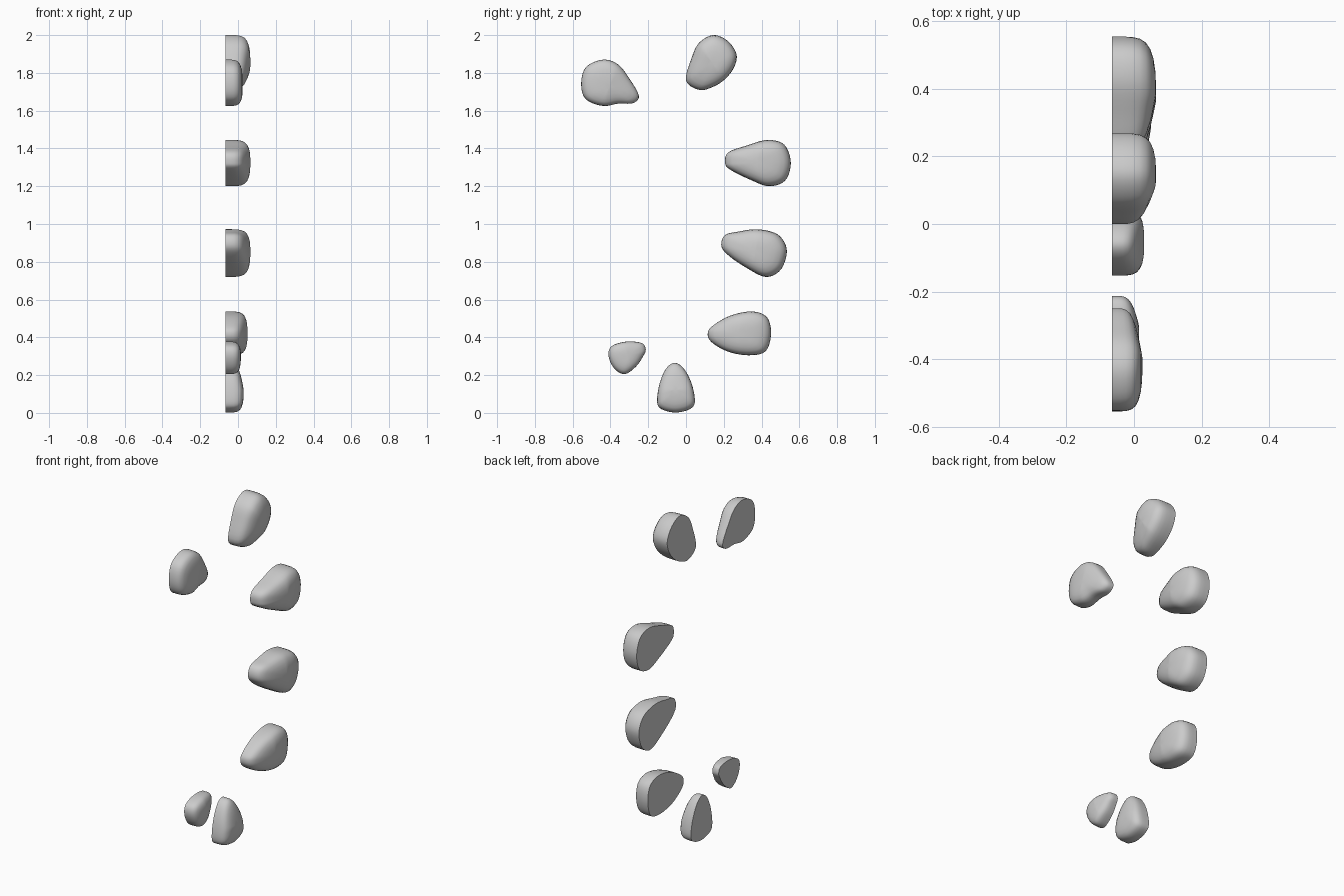
import bpy, bmesh
from mathutils import Vector

if "Cube" in bpy.data.objects:
    bpy.data.objects.remove(bpy.data.objects["Cube"])

BACK = -0.065
# dome section: (share of outline, share of height)
SECTION = [(1, 0), (1, .25), (.995, .45), (.965, .63), (.90, .77),
           (.79, .87), (.62, .945), (.42, .985), (.2, 1)]


def smooth_loop(pts, steps=5):
    """Closed Catmull-Rom curve through the outline points."""
    p = [Vector(q) for q in pts]
    n, out = len(p), []
    for i in range(n):
        a, b, c, d = p[i - 1], p[i], p[(i + 1) % n], p[(i + 2) % n]
        for k in range(steps):
            t = k / steps
            out.append(0.5 * (2 * b + (c - a) * t + (2 * a - 5 * b + 4 * c - d) * t * t
                              + (3 * b - a - 3 * c + d) * t ** 3))
    return out


def stone(name, front, pts):
    """Flat-backed pebble; the first outline point is the narrow, lower tip."""
    loop = smooth_loop(pts)
    n = len(loop)
    mid = sum(loop, Vector((0, 0))) / n
    tip = Vector(pts[0]) - mid
    bm = bmesh.new()
    rings = []
    for s, h in SECTION:
        ring = []
        for q in loop:
            d = (q - mid) * s
            drop = 1 - 0.25 * max(0, d.dot(tip) / tip.length_squared)
            x = BACK + (front - BACK) * h * drop
            ring.append(bm.verts.new((x, mid.x + d.x, mid.y + d.y)))
        rings.append(ring)
    for a, b in zip(rings, rings[1:]):
        for i in range(n):
            j = (i + 1) % n
            bm.faces.new((a[i], a[j], b[j], b[i]))
    bm.faces.new(rings[0])
    top = bm.verts.new((front, mid.x, mid.y))
    for i in range(n):
        bm.faces.new((rings[-1][i], rings[-1][(i + 1) % n], top))
    bmesh.ops.recalc_face_normals(bm, faces=bm.faces)
    me = bpy.data.meshes.new(name)
    bm.to_mesh(me)
    bm.free()
    ob = bpy.data.objects.new(name, me)
    bpy.context.collection.objects.link(ob)
    bpy.ops.object.select_all(action='DESELECT')
    ob.select_set(True)
    bpy.context.view_layer.objects.active = ob
    bpy.ops.object.shade_smooth_by_angle(angle=0.8)


# arc of pebbles, outlines as (y, z)
stone("upper_left_stone", .025, [(-.25, 1.68), (-.30, 1.77), (-.36, 1.845), (-.44, 1.87),
      (-.53, 1.83), (-.555, 1.74), (-.53, 1.66), (-.44, 1.625), (-.36, 1.637), (-.28, 1.64)])
stone("top_stone", .065, [(.00, 1.76), (.03, 1.88), (.07, 1.96), (.145, 2.0),
      (.22, 1.97), (.267, 1.90), (.255, 1.83), (.205, 1.765), (.14, 1.725), (.07, 1.71)])
stone("upper_right_stone", .065, [(.207, 1.33), (.225, 1.38), (.32, 1.415), (.43, 1.445),
      (.52, 1.42), (.555, 1.325), (.525, 1.23), (.44, 1.20), (.35, 1.23), (.23, 1.29)])
stone("middle_right_stone", .065, [(.188, .88), (.205, .94), (.28, .96), (.38, .972),
      (.485, .945), (.533, .87), (.515, .78), (.47, .732), (.41, .722), (.33, .762), (.235, .825)])
stone("lower_right_stone", .05, [(.115, .42), (.14, .46), (.235, .515), (.35, .537),
      (.43, .505), (.45, .415), (.42, .325), (.33, .305), (.22, .325), (.135, .375)])
stone("bottom_stone", .03, [(-.06, .265), (-.012, .235), (.03, .155), (.047, .06),
      (.02, .02), (-.055, .002), (-.13, .02), (-.153, .06), (-.14, .155), (-.105, .235)])
stone("lower_left_stone", .015, [(-.213, .335), (-.235, .37), (-.32, .377), (-.395, .352),
      (-.41, .30), (-.38, .235), (-.325, .205), (-.265, .245), (-.228, .298)])
